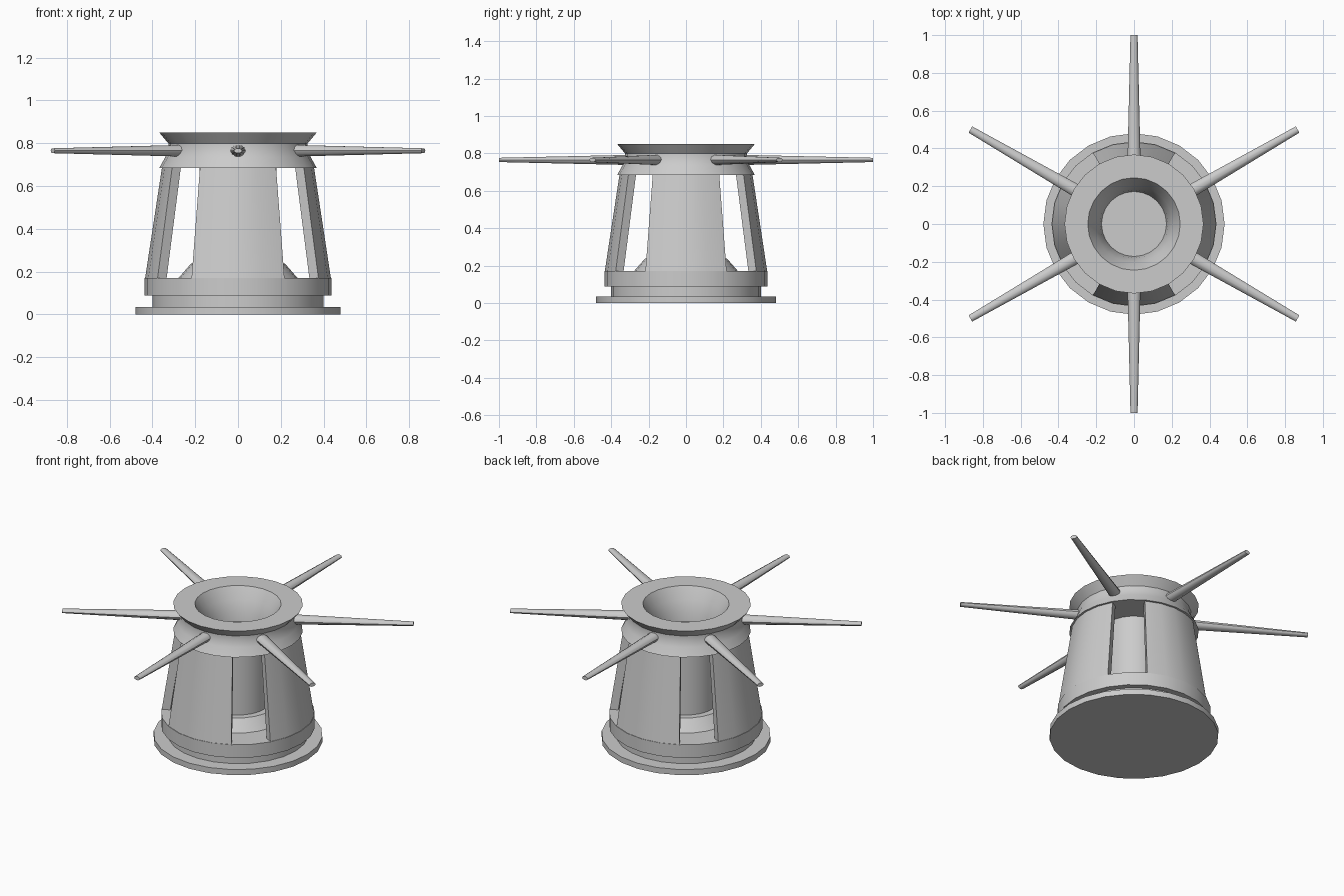
import bpy, bmesh
from math import sin, cos, pi, radians

if "Cube" in bpy.data.objects:
    bpy.data.objects.remove(bpy.data.objects["Cube"])

SEG = 24


def finish(name, bm, angle=30):
    bmesh.ops.remove_doubles(bm, verts=bm.verts, dist=1e-5)
    bmesh.ops.recalc_face_normals(bm, faces=bm.faces)
    mesh = bpy.data.meshes.new(name)
    bm.to_mesh(mesh)
    bm.free()
    ob = bpy.data.objects.new(name, mesh)
    bpy.context.collection.objects.link(ob)
    bpy.ops.object.select_all(action='DESELECT')
    ob.select_set(True)
    bpy.context.view_layer.objects.active = ob
    bpy.ops.object.shade_smooth_by_angle(angle=radians(angle))
    return ob


def lathe(name, profile):
    """Revolve (radius, z) points that start and end on the axis."""
    bm = bmesh.new()
    verts = [bm.verts.new((r, 0, z)) for r, z in profile]
    edges = [bm.edges.new(p) for p in zip(verts, verts[1:])]
    bmesh.ops.spin(bm, geom=verts + edges, cent=(0, 0, 0), axis=(0, 0, 1),
                   angle=2 * pi, steps=SEG, use_merge=True)
    return finish(name, bm)


def wall_panel(name, centre):
    """Curved tapering slab, 60 degrees wide."""
    section = [(0.435, 0.165), (0.355, 0.69), (0.308, 0.69), (0.386, 0.165)]
    bm = bmesh.new()
    rings = []
    for i in range(5):
        a = radians(centre - 30 + 15 * i)
        rings.append([bm.verts.new((r * cos(a), r * sin(a), z)) for r, z in section])
    for a, b in zip(rings, rings[1:]):
        for k in range(4):
            n = (k + 1) % 4
            bm.faces.new((a[k], b[k], b[n], a[n]))
    bm.faces.new(rings[0])
    bm.faces.new(rings[-1])
    return finish(name, bm)


def spoke(name, degrees, sides=10):
    """Slightly flattened tapered handle."""
    a = radians(degrees)
    bm = bmesh.new()
    rings = []
    for dist, w, h in ((0.28, 0.036, 0.029), (1.0, 0.019, 0.012)):
        ring = []
        for k in range(sides):
            t = 2 * pi * k / sides
            side, up = w * cos(t), h * sin(t)
            ring.append(bm.verts.new((dist * cos(a) - side * sin(a),
                                      dist * sin(a) + side * cos(a), 0.765 + up)))
        rings.append(ring)
    for k in range(sides):
        n = (k + 1) % sides
        bm.faces.new((rings[0][k], rings[0][n], rings[1][n], rings[1][k]))
    bm.faces.new(rings[0])
    bm.faces.new(rings[1])
    return finish(name, bm, 40)


# Stepped round base
lathe("base", [(0, 0), (0.48, 0), (0.48, 0.035), (0.40, 0.035), (0.40, 0.088),
               (0.437, 0.088), (0.437, 0.17), (0, 0.17)])

# Central column with sloped foot, collar and dished top
lathe("column_and_collar", [
    (0, 0.168), (0.28, 0.168), (0.22, 0.237), (0.18, 0.237), (0.18, 0.685),
    (0.368, 0.685), (0.34, 0.735), (0.326, 0.77), (0.326, 0.80),
    (0.368, 0.85), (0.245, 0.85), (0.205, 0.78), (0.18, 0.71), (0.172, 0.66), (0, 0.66)])

# Four wall panels with windows between them
for i in range(4):
    wall_panel(f"wall_panel_{i + 1}", 90 * i)

# Six radial handles
for i in range(6):
    spoke(f"handle_{i + 1}", 30 + 60 * i)
